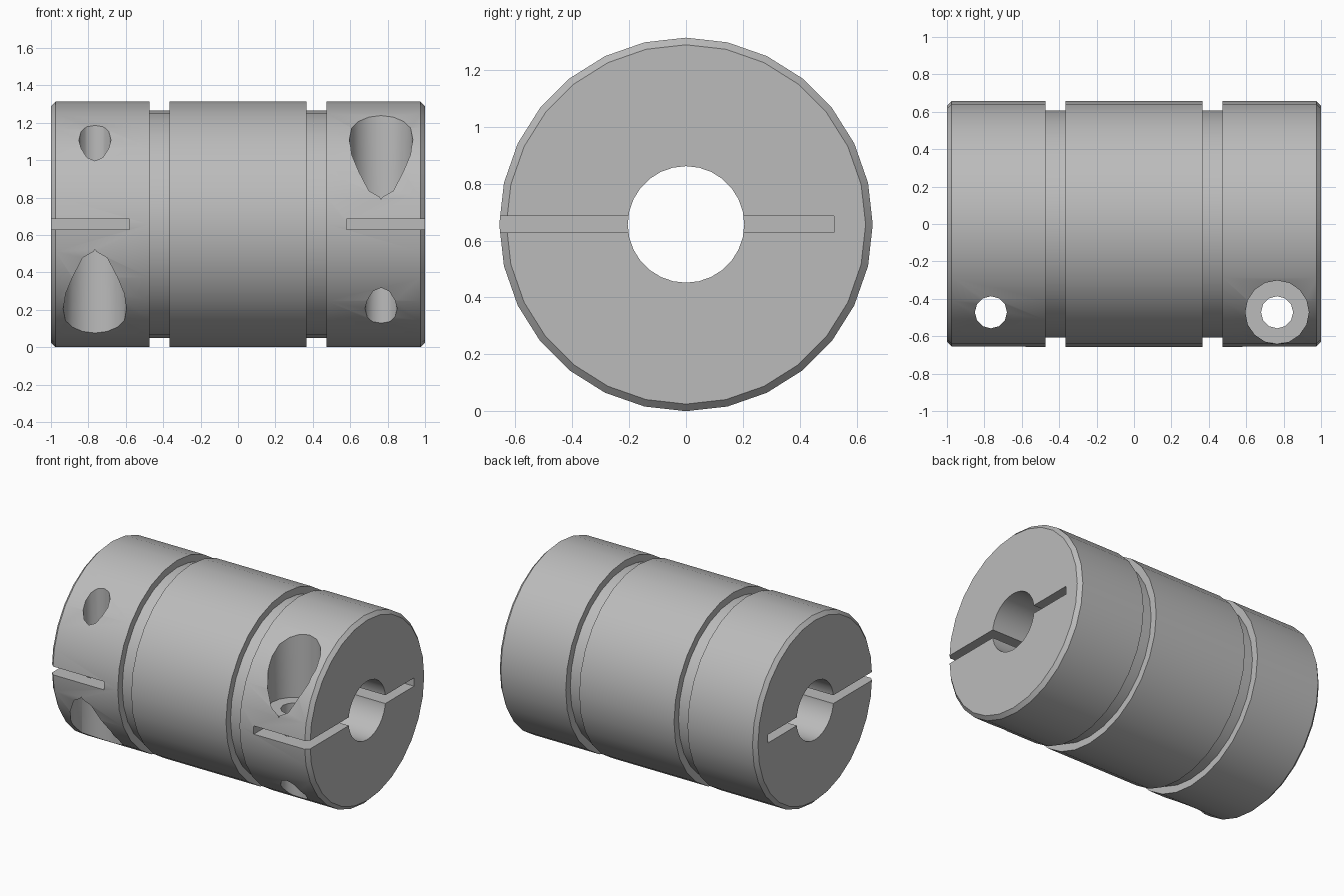
import bpy, bmesh, math
from mathutils import Matrix, Vector

cube = bpy.data.objects.get("Cube")
if cube:
    bpy.data.objects.remove(cube)

R = 0.657            # outer radius, also the height of the axis
GROOVE_R = 0.607
BORE_R = 0.205
CHAMFER = 0.025
SCREW_X, SCREW_Y = 0.765, -0.472

metal = bpy.data.materials.new("satin grey metal")
metal.use_nodes = True
grey = (0.5, 0.5, 0.5, 1)
metal.diffuse_color = grey
metal.node_tree.nodes["Principled BSDF"].inputs["Base Color"].default_value = grey


def make_object(name, bm):
    bmesh.ops.recalc_face_normals(bm, faces=bm.faces)
    mesh = bpy.data.meshes.new(name)
    bm.to_mesh(mesh)
    bm.free()
    mesh.materials.append(metal)
    obj = bpy.data.objects.new(name, mesh)
    bpy.context.collection.objects.link(obj)
    return obj


def lathe(name, profile, sides):
    """Turn a closed (x, radius) profile around the long axis."""
    bm = bmesh.new()
    verts = [bm.verts.new((x, 0, r)) for x, r in profile]
    edges = [bm.edges.new((a, b)) for a, b in zip(verts, verts[1:] + verts[:1])]
    bmesh.ops.spin(bm, geom=verts + edges, axis=(1, 0, 0), cent=(0, 0, 0),
                   angle=math.tau, steps=sides, use_merge=True)
    bmesh.ops.remove_doubles(bm, verts=bm.verts, dist=1e-5)
    bmesh.ops.translate(bm, verts=bm.verts, vec=(0, 0, R))
    return make_object(name, bm)


def cut(target, bm):
    """Subtract a solid from the target for good."""
    cutter = make_object("cutter", bm)
    cutter.hide_render = True
    mod = target.modifiers.new("cut", 'BOOLEAN')
    mod.operation = 'DIFFERENCE'
    mod.solver = 'EXACT'
    mod.object = cutter
    bpy.context.view_layer.objects.active = target
    bpy.ops.object.modifier_apply(modifier=mod.name)
    bpy.data.objects.remove(cutter)


def cylinder(x, radius, z0, z1, sides):
    bm = bmesh.new()
    bmesh.ops.create_cone(bm, cap_ends=True, segments=sides, radius1=radius,
                          radius2=radius, depth=abs(z1 - z0),
                          matrix=Matrix.Translation((x, SCREW_Y, (z0 + z1) / 2)))
    return bm


def box(low, high):
    low, high = Vector(low), Vector(high)
    bm = bmesh.new()
    bmesh.ops.create_cube(bm, size=1, matrix=Matrix.Translation((low + high) / 2)
                          @ Matrix.Diagonal((high - low).to_4d()))
    return bm


# Turned body with bore, chamfered rims and two relief grooves
half = [(0.367, R), (0.367, GROOVE_R), (0.472, GROOVE_R), (0.472, R),
        (1 - CHAMFER, R), (1, R - CHAMFER), (1, BORE_R)]
profile = half + [(-x, r) for x, r in reversed(half)]
body = lathe("coupling_body", profile, 28)

# Each clamp end: slit open at the front, screw hole and counterbore;
# the two screws enter from opposite sides
for side in (1, -1):
    xs = sorted((side * 0.58, side * 1.1))
    cut(body, box((xs[0], -0.8, R - 0.029), (xs[1], 0.52, R + 0.029)))
    x = side * SCREW_X
    cut(body, cylinder(x, 0.086, -0.2, 2 * R + 0.2, 12))
    cut(body, cylinder(x, 0.17, R + side * 0.13, R + side * 0.9, 16))

# Smooth turned surfaces, crisp machined edges
bpy.ops.object.select_all(action='DESELECT')
body.select_set(True)
bpy.context.view_layer.objects.active = body
bpy.ops.object.shade_smooth_by_angle(angle=math.radians(35))
